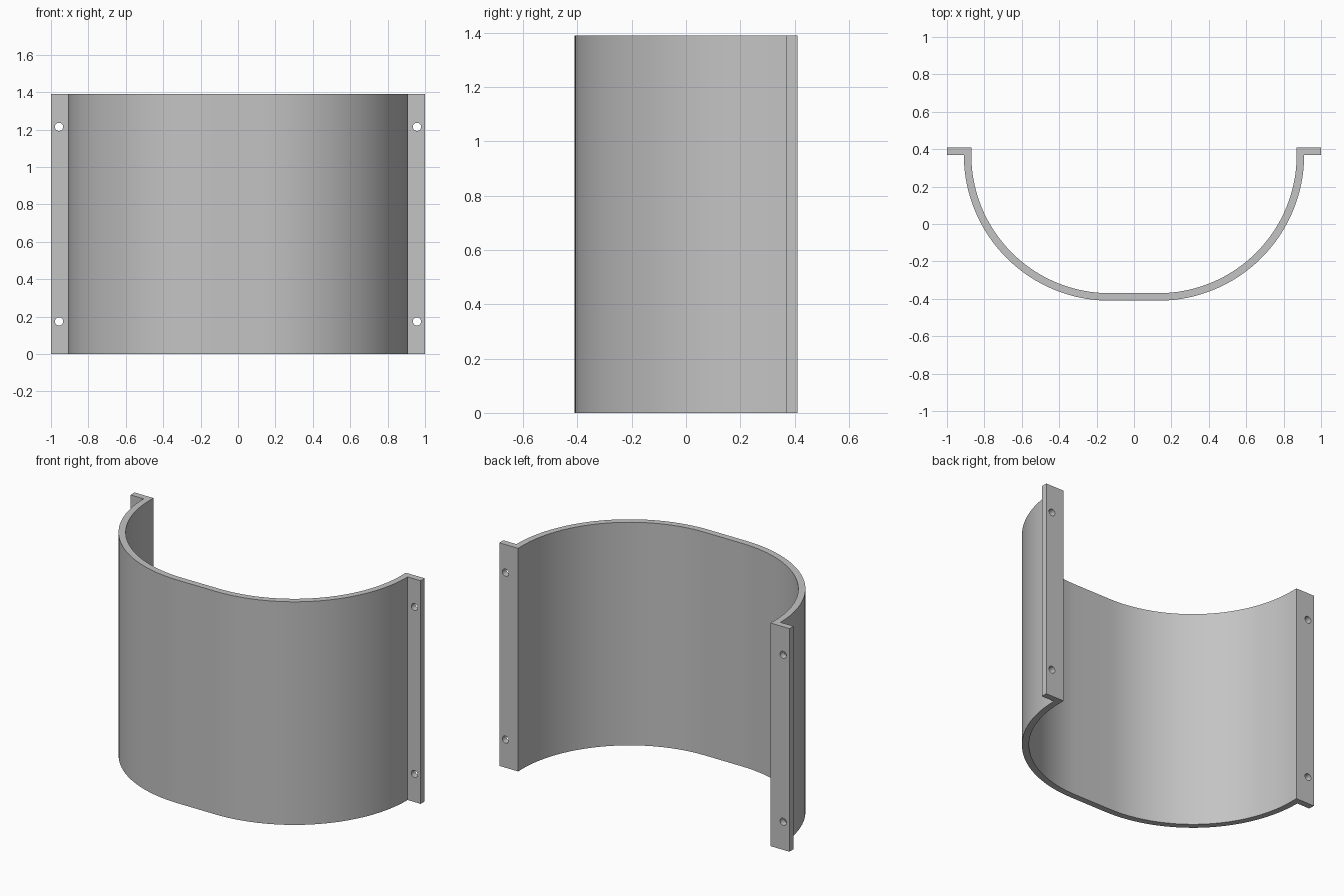
import bpy
import bmesh
import math

if "Cube" in bpy.data.objects:
    bpy.data.objects.remove(bpy.data.objects["Cube"], do_unlink=True)

HEIGHT = 1.39
BACK = 0.41           # rear face of the flanges
CENTRE_Y = 0.37       # arc centres and front face of the flanges
FLAT = 0.13           # half width of the flat front strip
OUTER, INNER = 0.78, 0.74
STEPS = 32

grey = bpy.data.materials.new("plain grey")
grey.use_nodes = True
colour = (0.55, 0.55, 0.55, 1)
grey.diffuse_color = colour
grey.node_tree.nodes["Principled BSDF"].inputs["Base Color"].default_value = colour


def quarter(radius):
    """Quarter arc on the left side, from the flange to the flat strip."""
    angles = [math.pi / 2 * i / STEPS for i in range(STEPS + 1)]
    return [(FLAT + radius * math.cos(a), CENTRE_Y - radius * math.sin(a)) for a in angles]


def mirrored(points):
    return [(-x, y) for x, y in reversed(points)]


# Curved shell with both flanges, extruded from one closed profile
outer_half = [(1, BACK), (1, CENTRE_Y)] + quarter(OUTER)
inner_half = [(FLAT + INNER, BACK)] + quarter(INNER)
outline = outer_half + mirrored(outer_half) + list(reversed(inner_half + mirrored(inner_half)))

bm = bmesh.new()
base = bm.faces.new([bm.verts.new((x, y, 0)) for x, y in outline])
result = bmesh.ops.extrude_face_region(bm, geom=[base], use_keep_orig=True)
top = [v for v in result["geom"] if isinstance(v, bmesh.types.BMVert)]
bmesh.ops.translate(bm, verts=top, vec=(0, 0, HEIGHT))
bmesh.ops.recalc_face_normals(bm, faces=bm.faces)
mesh = bpy.data.meshes.new("curved_cover")
bm.to_mesh(mesh)
bm.free()
cover = bpy.data.objects.new("curved_cover", mesh)
bpy.context.collection.objects.link(cover)
mesh.materials.append(grey)

# Screw holes through the flanges
cutters = []
for x in (-0.957, 0.957):
    for z in (0.175, HEIGHT - 0.175):
        bpy.ops.mesh.primitive_cylinder_add(
            vertices=24, radius=0.022, depth=0.2,
            location=(x, CENTRE_Y + 0.02, z), rotation=(math.pi / 2, 0, 0))
        cutter = bpy.context.object
        cutter.name = "hole_cutter"
        cutter.hide_render = True
        cutter.data.materials.append(grey)
        cutters.append(cutter)
        cut = cover.modifiers.new("screw_hole", "BOOLEAN")
        cut.operation = "DIFFERENCE"
        cut.solver = "EXACT"
        cut.object = cutter

bpy.ops.object.select_all(action="DESELECT")
cover.select_set(True)
bpy.context.view_layer.objects.active = cover
for name in [m.name for m in cover.modifiers]:
    bpy.ops.object.modifier_apply(modifier=name)
for cutter in cutters:
    bpy.data.objects.remove(cutter, do_unlink=True)

bpy.ops.object.shade_smooth_by_angle(angle=math.radians(30))
